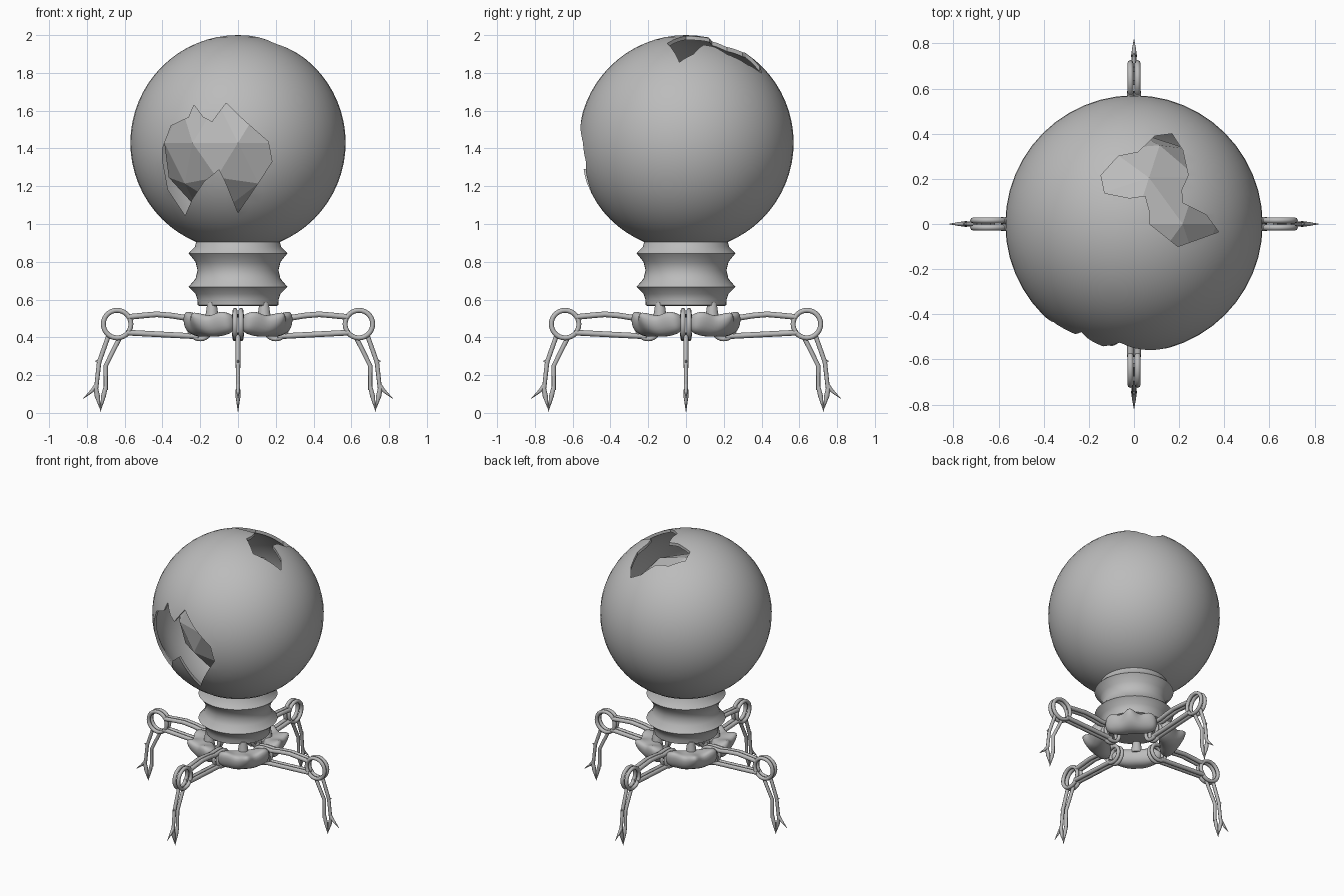
import bpy, bmesh, math
from mathutils import Vector, Matrix

if "Cube" in bpy.data.objects:
    bpy.data.objects.remove(bpy.data.objects["Cube"])

grey = bpy.data.materials.new("plain grey metal")
grey.diffuse_color = (0.5, 0.5, 0.5, 1)
grey.use_nodes = True
grey.node_tree.nodes["Principled BSDF"].inputs["Base Color"].default_value = grey.diffuse_color


def select(ob):
    bpy.ops.object.select_all(action='DESELECT')
    ob.select_set(True)
    bpy.context.view_layer.objects.active = ob


def smooth(ob, deg):
    select(ob)
    bpy.ops.object.shade_smooth_by_angle(angle=math.radians(deg))


def from_bmesh(name, bm, fix=True):
    if fix:
        bmesh.ops.recalc_face_normals(bm, faces=bm.faces)
    me = bpy.data.meshes.new(name)
    bm.to_mesh(me)
    bm.free()
    ob = bpy.data.objects.new(name, me)
    bpy.context.collection.objects.link(ob)
    me.materials.append(grey)
    return ob


def loft(bm, rings, caps=True):
    """Skin a list of equal-length closed rings."""
    vs = [[bm.verts.new(p) for p in r] for r in rings]
    n = len(vs[0])
    for a, b in zip(vs, vs[1:]):
        for i in range(n):
            j = (i + 1) % n
            bm.faces.new((a[i], a[j], b[j], b[i]))
    if caps:
        bm.faces.new(vs[0])
        bm.faces.new(vs[-1])


# Hollow globe: outer skin plus reversed inner skin
C = Matrix.Translation((0, 0, 1.43))
bm = bmesh.new()
bmesh.ops.create_uvsphere(bm, u_segments=48, v_segments=32, radius=0.57, matrix=C)
bmesh.ops.recalc_face_normals(bm, faces=bm.faces)
outer = set(bm.faces)
bmesh.ops.create_uvsphere(bm, u_segments=48, v_segments=32, radius=0.55, matrix=C)
inner = [f for f in bm.faces if f not in outer]
bmesh.ops.recalc_face_normals(bm, faces=inner)
bmesh.ops.reverse_faces(bm, faces=inner)
globe = from_bmesh("globe_shell", bm, fix=False)

# Ragged holes: front outline in (x, z), top outline in (x, y)
front_hole = [(-.40, 1.34), (-.37, 1.18), (-.28, 1.045), (-.243, 1.13), (-.18, 1.225),
              (-.10, 1.29), (-.063, 1.215), (0, 1.06), (.095, 1.2), (.18, 1.33),
              (.16, 1.436), (.03, 1.55), (-.063, 1.64), (-.137, 1.54), (-.185, 1.565),
              (-.233, 1.63), (-.26, 1.565), (-.354, 1.52), (-.40, 1.40)]
top_hole = [(-.146, .216), (-.13, .137), (-.02, .115), (.05, .125), (.07, .053), (.07, 0),
            (.194, -.10), (.375, -.035), (.32, .04), (.216, .093), (.21, .15), (.24, .216),
            (.216, .327), (.168, .40), (.093, .39), (.018, .318), (-.07, .30)]
prisms = [("front_hole_cutter", [[(x, y, z) for x, z in front_hole] for y in (-.75, -.15)]),
          ("top_hole_cutter", [[(x, y, z) for x, y in top_hole] for z in (1.66, 2.2)])]
for name, rings in prisms:
    bm = bmesh.new()
    loft(bm, rings)
    cutter = from_bmesh(name, bm)
    cutter.hide_render = True
    mod = globe.modifiers.new(name, 'BOOLEAN')
    mod.operation = 'DIFFERENCE'
    mod.solver = 'EXACT'
    mod.object = cutter
    select(globe)
    bpy.ops.object.modifier_apply(modifier=name)
    bpy.data.objects.remove(cutter)
smooth(globe, 35)

# Faceted core seen through the holes
bm = bmesh.new()
bmesh.ops.create_icosphere(bm, subdivisions=2, radius=0.41, matrix=C)
from_bmesh("faceted_core", bm)

# Bellows neck
profile = [(.20, .565), (.213, .57), (.215, .60), (.225, .63), (.262, .667), (.225, .71),
           (.214, .755), (.225, .80), (.262, .845), (.228, .88), (.216, .93)]
bm = bmesh.new()
loft(bm, [[(r * math.cos(a), r * math.sin(a), z)
           for a in (math.tau * i / 48 for i in range(48))] for r, z in profile])
smooth(from_bmesh("bellows_neck", bm), 60)

# Hip pods between the legs: cross-sections (radius, height) along the tangent
mid = [(.41, .585), (.31, .41), (.18, .395), (.16, .48), (.19, .53), (.26, .51)]
near = [(.30, .495), (.29, .40), (.18, .395), (.155, .48), (.18, .525), (.24, .51)]
far = [(.29, .56), (.27, .42), (.18, .40), (.15, .46), (.17, .52), (.22, .54)]
end = [(.25, .52), (.24, .44), (.20, .43), (.17, .47), (.18, .51), (.21, .52)]
sections = [(-.175, end), (-.12, far), (-.055, near), (0, mid), (.055, near), (.12, far), (.175, end)]
for k in range(4):
    spin = Matrix.Rotation(math.radians(45 + 90 * k), 4, 'Z')
    bm = bmesh.new()
    loft(bm, [[spin @ Vector((r, t, z)) for r, z in pts] for t, pts in sections])
    pod = from_bmesh("hip_pod_%d" % (k + 1), bm)
    sub = pod.modifiers.new("round", 'SUBSURF')
    sub.levels = sub.render_levels = 2
    select(pod)
    bpy.ops.object.modifier_apply(modifier="round")
    smooth(pod, 60)
    # short stem up to the neck
    bm = bmesh.new()
    bmesh.ops.create_cone(bm, cap_ends=True, segments=12, radius1=.04, radius2=.025, depth=.10,
                          matrix=spin @ Matrix.Translation((.195, 0, .535)))
    smooth(from_bmesh("hip_stem_%d" % (k + 1), bm), 40)


def tube(curve, pts, cyclic=False):
    """Add one poly spline; points are (x, y, z, radius)."""
    s = curve.splines.new('POLY')
    s.points.add(len(pts) - 1)
    for p, (x, y, z, r) in zip(s.points, pts):
        p.co = (x, y, z, 1)
        p.radius = r
    s.use_cyclic_u = cyclic


def make_leg(name, angle):
    cu = bpy.data.curves.new(name, 'CURVE')
    cu.dimensions = '3D'
    cu.bevel_depth = 0.01
    cu.bevel_resolution = 2
    cu.use_fill_caps = True
    for y in (-.016, .016):
        # knee and hip rings
        for cx, cz, rad in ((.64, .47, .073), (.20, .45, .058)):
            tube(cu, [(cx + rad * math.cos(a), y, cz + rad * math.sin(a), 1.3)
                      for a in (math.tau * i / 28 for i in range(28))], True)
        # upper arched rail and lower straight rail
        tube(cu, [(.21, y, .508, 1.5), (.29, y, .505, 1.5), (.35, y, .515, 1.5),
                  (.43, y, .522, 1.5), (.51, y, .515, 1.5), (.58, y, .508, 1.5)])
        tube(cu, [(.21, y, .405, 1.5), (.59, y, .425, 1.5)])
    # twin shin rods
    tube(cu, [(.685, 0, .41, 1.2), (.735, 0, .27, 1.2), (.752, 0, .12, 1.1)])
    tube(cu, [(.625, 0, .40, 1.2), (.70, 0, .25, 1.2), (.70, 0, .12, 1.1)])
    tube(cu, [(.735, 0, .27, 1.1), (.755, 0, .275, .3)])
    # claw: two blades meeting near the ground and an outward spur
    tube(cu, [(.70, 0, .14, 1.1), (.712, 0, .09, 1.3), (.73, 0, .005, .1)])
    tube(cu, [(.755, 0, .14, 1.1), (.745, 0, .09, 1.4), (.728, 0, .015, .1)])
    tube(cu, [(.75, 0, .145, 1.2), (.775, 0, .115, .9), (.82, 0, .075, .08)])
    ob = bpy.data.objects.new(name, cu)
    bpy.context.collection.objects.link(ob)
    cu.materials.append(grey)
    ob.rotation_euler.z = angle
    select(ob)
    bpy.ops.object.convert(target='MESH')
    smooth(bpy.context.view_layer.objects.active, 50)


# Four identical legs
for name, deg in (("right_leg", 0), ("back_leg", 90), ("left_leg", 180), ("front_leg", 270)):
    make_leg(name, math.radians(deg))
